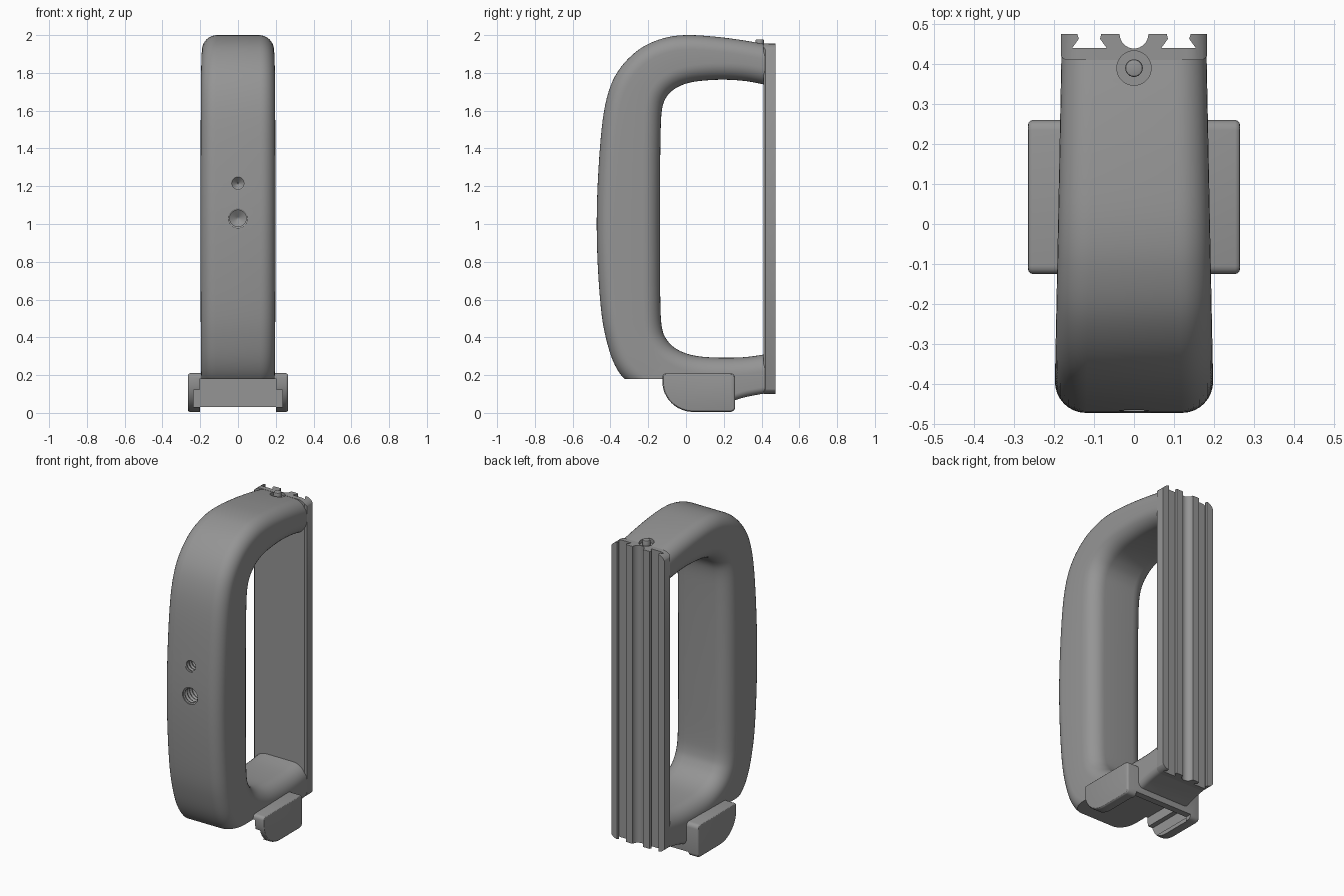
import bpy, bmesh, math
from mathutils import Vector

if "Cube" in bpy.data.objects:
    bpy.data.objects.remove(bpy.data.objects["Cube"])

grey = bpy.data.materials.new("grey plastic")
grey.diffuse_color = (0.3, 0.3, 0.3, 1)
grey.use_nodes = True
grey.node_tree.nodes["Principled BSDF"].inputs["Base Color"].default_value = grey.diffuse_color


def loft(name, rings):
    """Skin a list of equal-length vertex rings and cap both ends."""
    bm = bmesh.new()
    vr = [[bm.verts.new(p) for p in r] for r in rings]
    n = len(vr[0])
    for a, b in zip(vr, vr[1:]):
        for i in range(n):
            j = (i + 1) % n
            bm.faces.new((a[i], a[j], b[j], b[i]))
    bm.faces.new(vr[0])
    bm.faces.new(vr[-1])
    bmesh.ops.recalc_face_normals(bm, faces=bm.faces)
    me = bpy.data.meshes.new(name)
    bm.to_mesh(me)
    bm.free()
    me.materials.append(grey)
    ob = bpy.data.objects.new(name, me)
    bpy.context.collection.objects.link(ob)
    return ob


def arc(cx, cy, rx, ry, a0, a1, n=8):
    return [(cx + rx * math.cos(math.radians(a0 + (a1 - a0) * i / n)),
             cy + ry * math.sin(math.radians(a0 + (a1 - a0) * i / n))) for i in range(n + 1)]


def round_rect(x0, y0, x1, y1, r_low, r_high, n=8):
    return (arc(x1 - r_low, y0 + r_low, r_low, r_low, -90, 0, n)
            + arc(x1 - r_high, y1 - r_high, r_high, r_high, 0, 90, n)
            + arc(x0 + r_high, y1 - r_high, r_high, r_high, 90, 180, n)
            + arc(x0 + r_low, y0 + r_low, r_low, r_low, 180, 270, n))


def box(name, x, y, z):
    (x0, x1), (y0, y1), (z0, z1) = x, y, z
    ring = [(x0, y0), (x1, y0), (x1, y1), (x0, y1)]
    return loft(name, [[(a, b, h) for a, b in ring] for h in (z0, z1)])


def apply(ob, kind, **settings):
    mod = ob.modifiers.new(kind, kind)
    for k, v in settings.items():
        setattr(mod, k, v)
    bpy.context.view_layer.objects.active = ob
    bpy.ops.object.modifier_apply(modifier=mod.name)


def cut(ob, cutter, operation="DIFFERENCE"):
    apply(ob, "BOOLEAN", object=cutter, operation=operation, solver="EXACT")


def catmull(p, t):
    """Smooth interpolation through a list of vectors."""
    i = min(int(t), len(p) - 2)
    f = t - i
    a, b, c, d = p[max(i - 1, 0)], p[i], p[i + 1], p[min(i + 2, len(p) - 1)]
    return 0.5 * (2 * b + (c - a) * f + (2 * a - 5 * b + 4 * c - d) * f * f
                  + (3 * b - a - 3 * c + d) * f ** 3)


# Grip stations: outer y, outer z, inner y, inner z
stations = [Vector(s) for s in (
    (0.43, 1.95, 0.43, 1.735), (0.30, 1.973, 0.32, 1.756), (0.15, 1.992, 0.20, 1.764),
    (0.0, 2.0, 0.08, 1.758), (-0.12, 1.983, 0.0, 1.743), (-0.24, 1.93, -0.06, 1.715),
    (-0.345, 1.83, -0.105, 1.67), (-0.41, 1.70, -0.128, 1.60), (-0.447, 1.50, -0.135, 1.45),
    (-0.47, 1.15, -0.138, 1.15), (-0.47, 0.85, -0.138, 0.85), (-0.45, 0.55, -0.135, 0.55),
    (-0.42, 0.38, -0.125, 0.44), (-0.375, 0.25, -0.10, 0.385), (-0.31, 0.165, -0.06, 0.345),
    (-0.20, 0.10, 0.0, 0.315), (0.0, 0.05, 0.08, 0.298), (0.20, 0.055, 0.20, 0.292),
    (0.32, 0.085, 0.32, 0.296), (0.43, 0.105, 0.43, 0.312))]
rings = []
steps = 5
for k in range((len(stations) - 1) * steps + 1):
    t = k / steps
    oy, oz, iy, iz = catmull(stations, t)
    length = math.hypot(oy - iy, oz - iz)
    r_out = 0.08 - 0.045 * min(max((t - 15) / 2, 0), 1)
    ring = []
    for x, s in round_rect(-1, 0, 1, length, 0.09, r_out):
        y, z = iy + (oy - iy) * s / length, iz + (oz - iz) * s / length
        half = 0.19 - 0.02 * y
        ring.append((x - math.copysign(1 - half, x), y, z))
    rings.append(ring)
grip = loft("grip", rings)

# Shoe mount: side outline swept across, then hollowed below
side = (arc(0.04, 0.165, 0.165, 0.16, 180, 270, 12) + arc(0.235, 0.03, 0.025, 0.025, -90, 0, 4)
        + arc(0.235, 0.185, 0.025, 0.025, 0, 90, 4) + arc(-0.105, 0.19, 0.02, 0.02, 90, 180, 4))
shoe = loft("shoe_mount", [[(x, y, z) for y, z in side] for x in (-0.265, 0.265)])
apply(shoe, "BEVEL", width=0.012, segments=3, limit_method="ANGLE", angle_limit=math.radians(50))

# Back plate with two dovetail slots and a round centre groove
half_plate = arc(0, 0.475, 0.036, 0.036, -90, 0, 8)[1:] + [
    (0.082, 0.475), (0.085, 0.463), (0.068, 0.44), (0.155, 0.44), (0.138, 0.463), (0.142, 0.475),
    (0.183, 0.475), (0.183, 0.42), (0.172, 0.41)]
outline = [(0, 0.439)] + half_plate + [(-x, y) for x, y in reversed(half_plate)]
plate = loft("rail_plate", [[(x, y, z) for x, y in outline] for z in (0.0, 2.1)])
trim = loft("plate_trim", [[(x, y, z) for x, z in round_rect(-0.19, 0.1, 0.19, 1.955, 0.05, 0.06)]
                           for y in (0.3, 0.6)])
cut(plate, trim, "INTERSECT")

# Shoe channel, side grooves and underside clearance
channel = box("channel_cutter", (-0.205, 0.205), (-0.7, 0.22), (-0.2, 0.18))
groove = box("groove_cutter", (-0.235, 0.235), (-0.7, 0.22), (0.03, 0.12))
under = box("under_cutter", (-0.2, 0.2), (-0.7, 0.7), (-0.2, 0.03))
cut(grip, channel)
for c in (channel, groove, under):
    cut(shoe, c)


def disc(name, x, y, r, z0, z1):
    return loft(name, [[(a, b, z) for a, b in arc(x, y, r, r, 0, 350, 35)] for z in (z0, z1)])


# Top button in a round recess
recess = disc("recess_cutter", 0, 0.39, 0.043, 1.938, 2.1)
cut(grip, recess)
cut(plate, recess)
button = disc("button", 0, 0.39, 0.022, 1.9, 1.977)
apply(button, "BEVEL", width=0.005, segments=2, limit_method="ANGLE")

# Threaded holes in the front
holes = []
for z, r, depth in ((1.215, 0.037, 0.13), (1.03, 0.052, 0.15)):
    prof = [(-0.6, r), (-0.465, r)]
    n = int(depth / 0.012)
    prof += [(-0.462 + 0.012 * i, r * (0.84 if i % 2 == 0 else 0.98)) for i in range(n)]
    prof.append((-0.462 + 0.012 * n + 0.02, 0.004))
    hole = loft("hole_cutter", [[(a, y, b) for a, b in arc(0, z, q, q, 0, 345, 23)] for y, q in prof])
    cut(grip, hole)
    holes.append(hole)

# Remove helpers and shade
for c in [trim, channel, groove, under, recess] + holes:
    bpy.data.objects.remove(c, do_unlink=True)
for ob in (grip, shoe, plate, button):
    bpy.ops.object.select_all(action="DESELECT")
    ob.select_set(True)
    bpy.context.view_layer.objects.active = ob
    bpy.ops.object.shade_smooth_by_angle(angle=math.radians(30))
